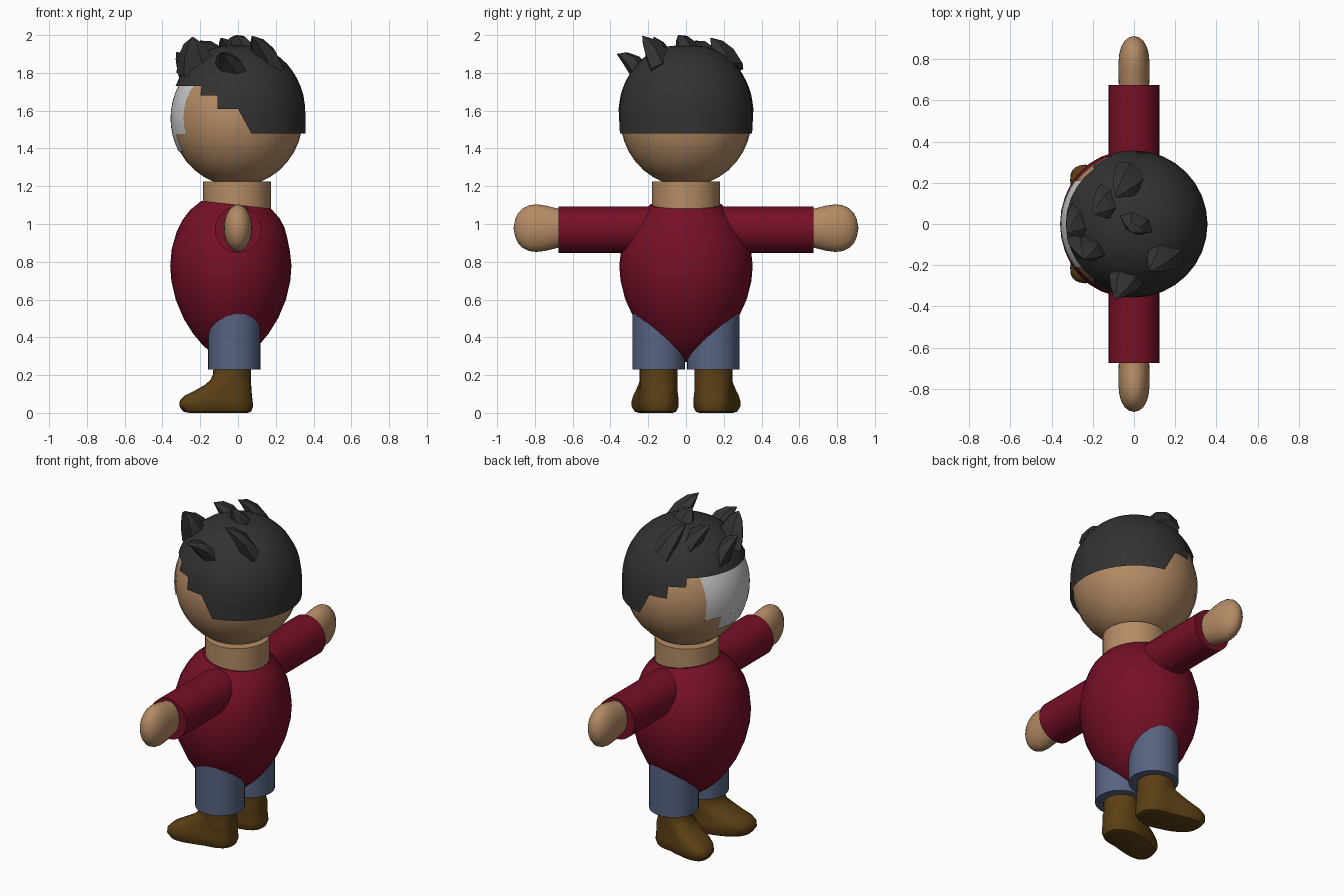
import bpy, bmesh, math
from mathutils import Vector

if "Cube" in bpy.data.objects:
    bpy.data.objects.remove(bpy.data.objects["Cube"])

TAU = 2 * math.pi


def material(name, rgb):
    m = bpy.data.materials.new(name)
    m.diffuse_color = (*rgb, 1)
    m.use_nodes = True
    m.node_tree.nodes["Principled BSDF"].inputs["Base Color"].default_value = m.diffuse_color
    return m


SKIN = material("skin", (0.46, 0.26, 0.13))
SHIRT = material("shirt_red", (0.18, 0.005, 0.02))
DENIM = material("denim", (0.095, 0.125, 0.22))
LEATHER = material("leather", (0.105, 0.05, 0.007))
DARK = material("hair_dark", (0.032, 0.032, 0.032))


def loft(name, rings, mat, closed=True, caps=True, angle=40):
    """Skin a list of equally long point rings."""
    bm = bmesh.new()
    rows = [[bm.verts.new(p) for p in ring] for ring in rings]
    n = len(rows[0])
    for a, b in zip(rows, rows[1:]):
        for i in range(n if closed else n - 1):
            j = (i + 1) % n
            bm.faces.new((a[i], a[j], b[j], b[i]))
    if caps:
        bm.faces.new(rows[0])
        bm.faces.new(rows[-1])
    bmesh.ops.recalc_face_normals(bm, faces=bm.faces)
    me = bpy.data.meshes.new(name)
    bm.to_mesh(me)
    bm.free()
    ob = bpy.data.objects.new(name, me)
    bpy.context.collection.objects.link(ob)
    if mat:
        me.materials.append(mat)
    bpy.ops.object.select_all(action='DESELECT')
    ob.select_set(True)
    bpy.context.view_layer.objects.active = ob
    bpy.ops.object.shade_smooth_by_angle(angle=math.radians(angle))
    return ob


def ring(c, u, v, n=32):
    """Ellipse around c with half axes u and v."""
    c, u, v = Vector(c), Vector(u), Vector(v)
    return [c + u * math.cos(TAU * i / n) + v * math.sin(TAU * i / n) for i in range(n)]


def flat_ring(x, y, z, rx, ry, n=32):
    return ring((x, y, z), (rx, 0, 0), (0, ry, 0), n)


def lerp(table, z):
    for (z0, r0), (z1, r1) in zip(table, table[1:]):
        if z <= z1:
            return r0 + (r1 - r0) * max(0, z - z0) / (z1 - z0)
    return table[-1][1]


# Egg-shaped torso, its collar tilted down at the back
torso = [(.27, .004), (.29, .06), (.32, .105), (.36, .15), (.42, .2), (.5, .25), (.6, .292),
         (.7, .315), (.78, .321), (.86, .313), (.94, .293), (1.0, .27), (1.05, .237), (1.1, .185)]
rings = []
for z, r in torso:
    shear = 0.11 * max(0, (z - .8) / .3)
    cx = -.038 + .028 * max(0, (z - .9) / .2)
    rings.append([Vector((p.x, p.y, p.z - shear * p.x))
                  for p in flat_ring(cx, 0, z, r, r * (1.1 if z < 1 else 1.03))])
loft("torso", rings, SHIRT)

# Neck and head
loft("neck", [flat_ring(-.005, 0, z, .179, .179) for z in (1.04, 1.225)], SKIN)
HC, HR, HZ = Vector((-.005, 0, 1.56)), .348, .36
head = []
for i in range(19):
    t = math.pi * (i + (.02 if i == 0 else -.02 if i == 18 else 0)) / 18
    head.append(flat_ring(HC.x, 0, HC.z - HZ * math.cos(t), HR * math.sin(t), HR * math.sin(t)))
loft("head", head, SKIN)


# Grey face panels lying just outside the head
def face_panel(name, y0, y1, z0, z1, n=12):
    rows = []
    for k in range(7):
        z = z0 + (z1 - z0) * k / 6
        r = HR * 1.012 * math.sqrt(1 - ((z - HC.z) / (HZ * 1.012)) ** 2)
        row = []
        for i in range(n + 1):
            y = y0 + (y1 - y0) * i / n
            row.append((HC.x - math.sqrt(r * r - y * y), y, z))
        rows.append(row)
    loft(name, rows, None, closed=False, caps=False)


face_panel("face_panel_upper", -.21, .21, 1.47, 1.74)
face_panel("face_panel_lower", -.12, .12, 1.385, 1.47)

# Hair cap: meridians hang down to a stepped hairline
hair_r = [(1.48, .357), (1.61, .357), (1.68, .347), (1.73, .331), (1.78, .308), (1.83, .276),
          (1.87, .238), (1.9, .198), (1.925, .15), (1.94, .1), (1.95, .004)]
hairline = [(.357, 1.48), (.07, 1.48), (.0, 1.61), (-.108, 1.61), (-.112, 1.68),
            (-.205, 1.68), (-.209, 1.73), (-.357, 1.73)]
half = []
for (xa, za), (xb, zb) in zip(hairline, hairline[1:]):
    a, b = math.acos(xa / .357), math.acos(xb / .357)
    n = max(1, round((b - a) / .2))
    half += [(a + (b - a) * i / n, za + (zb - za) * i / n) for i in range(n)]
columns = half + [(math.pi, 1.73)] + [(-a, z) for a, z in reversed(half[1:])]
rows = []
for k in range(15):
    t = math.sin(k / 14 * math.pi / 2)
    row = []
    for a, zb in columns:
        z = zb + (1.95 - zb) * t
        r = lerp(hair_r, z)
        row.append((r * math.cos(a), r * math.sin(a), z))
    rows.append(row)
loft("hair_cap", rows, DARK, caps=False)

# Pointed hair tufts: base, tip, width
tufts = [((-.03, -.24, 1.80), (-.09, -.365, 1.90), .09),
         ((-.22, -.10, 1.80), (-.24, -.17, 1.99), .11),
         ((-.24, .02, 1.76), (-.325, -.04, 1.91), .10),
         ((.02, .02, 1.88), (-.01, -.04, 2.0), .10),
         ((.00, .24, 1.82), (-.09, .13, 1.985), .10),
         ((.17, -.12, 1.82), (.075, -.23, 1.995), .10),
         ((-.10, .12, 1.84), (-.20, .05, 1.97), .10)]
for base, tip, w in tufts:
    base, tip = Vector(base), Vector(tip)
    d = (tip - base).normalized()
    u = d.cross(Vector((0, 0, 1))).normalized()
    v = u.cross(d)
    bulge = Vector((0, 0, .025))
    rings = [ring(base.lerp(tip, t) + bulge * math.sin(math.pi * t), u * w * f, v * w * f * .55, 6)
             for t, f in ((0, 1), (.35, .85), (.7, .5), (1, .03))]
    loft("hair_tuft", rings, DARK, angle=30)

# Limbs, mirrored in y
for s, side in ((1, "right"), (-1, "left")):
    loft("sleeve_" + side, [ring((0, s * y, .97), (.123, 0, 0), (0, 0, .123)) for y in (.1, .675)], SHIRT)

    hand = [(.60, .068, .09), (.68, .074, .104), (.74, .076, .119), (.79, .075, .126), (.83, .071, .121),
            (.865, .06, .104), (.89, .045, .078), (.905, .026, .045), (.912, .004, .006)]
    loft("hand_" + side, [ring((0, s * y, .978), (rx, 0, 0), (0, 0, rz)) for y, rx, rz in hand], SKIN)

    loft("trouser_leg_" + side, [flat_ring(-.02, s * .145, z, .139, .139) for z in (.23, .6)], DENIM)

    # Boot: height, toe x, heel x, half width; toes splay outwards
    boot = [(.005, -.26, .05, .075), (.012, -.29, .07, .095), (.04, -.31, .08, .108), (.07, -.308, .077, .108),
            (.095, -.285, .074, .105), (.12, -.235, .072, .102), (.15, -.18, .07, .1),
            (.18, -.145, .069, .1), (.21, -.132, .069, .1), (.25, -.13, .069, .1)]
    rings = []
    for z, toe, heel, w in boot:
        pts = []
        for i in range(32):
            c, q = math.cos(TAU * i / 32), math.sin(TAU * i / 32)
            p = .75 if z < .16 else 1
            x = (toe + heel) / 2 + (heel - toe) / 2 * math.copysign(abs(c) ** p, c)
            y = w * math.copysign(abs(q) ** p, q)
            y += .145 + .27 * max(0, -.06 - x)
            pts.append((x, s * y, z - .005))
        rings.append(pts)
    loft("boot_" + side, rings, LEATHER)
